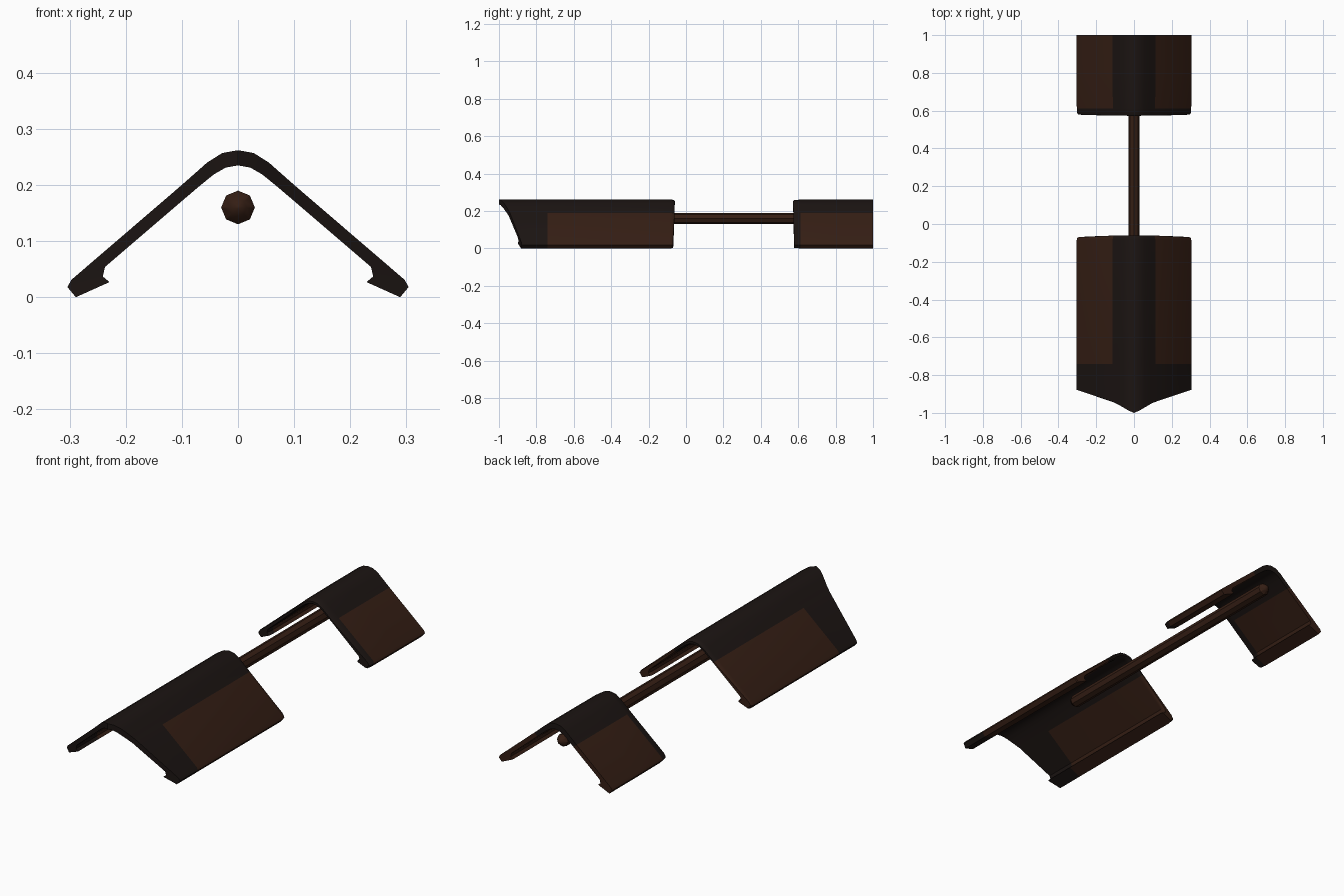
import bpy, bmesh, math
from mathutils import Vector

if "Cube" in bpy.data.objects:
    bpy.data.objects.remove(bpy.data.objects["Cube"])


def material(name, rgb):
    m = bpy.data.materials.new(name)
    m.diffuse_color = (*rgb, 1)
    m.use_nodes = True
    m.node_tree.nodes["Principled BSDF"].inputs["Base Color"].default_value = m.diffuse_color
    return m


BROWN = material("brown", (0.035, 0.013, 0.007))
DARK = material("dark", (0.011, 0.007, 0.006))

# Half section of the bent cover: outer skin and matching inner skin (x, z)
OUTER = [(0, .262), (.028, .257), (.055, .24), (.09, .209), (.113, .189),
         (.297, .031), (.304, .018), (.289, 0)]
INNER = [(0, .235), (.022, .231), (.043, .219), (.07, .197), (.097, .174),
         (.237, .054), (.241, .037), (.229, .027)]
SPLIT = 4   # section index where the dark ridge ends


def mirrored(half):
    return [(-x, z) for x, z in half[:0:-1]] + half


def finish(name, bm, mats):
    bmesh.ops.recalc_face_normals(bm, faces=bm.faces)
    me = bpy.data.meshes.new(name)
    bm.to_mesh(me)
    bm.free()
    ob = bpy.data.objects.new(name, me)
    bpy.context.collection.objects.link(ob)
    for m in mats:
        me.materials.append(m)
    bpy.ops.object.select_all(action='DESELECT')
    ob.select_set(True)
    bpy.context.view_layer.objects.active = ob
    bpy.ops.object.shade_smooth_by_angle(angle=math.radians(35))
    return ob


def cover(name, stations, dark_spans):
    """Loft the section; a station is (y function of |x|, edge inset)."""
    out, inn = mirrored(OUTER), mirrored(INNER)
    n = len(out)
    mid = n // 2
    bm = bmesh.new()
    rings = []
    for yf, inset in stations:
        ring = []
        for skin, other in ((out, inn), (inn, out)):
            for p, q in zip(skin, other):
                v = Vector(p) + (Vector(q) - Vector(p)).normalized() * inset
                ring.append(bm.verts.new((v.x, yf(abs(p[0])), v.y)))
        rings.append(ring)

    def face(verts, dark):
        bm.faces.new(verts).material_index = int(dark)

    for s, (a, b) in enumerate(zip(rings, rings[1:])):
        for i in range(n - 1):
            dark = s in dark_spans or (mid - SPLIT <= i < mid + SPLIT)
            for o in (0, n):
                face((a[o+i], a[o+i+1], b[o+i+1], b[o+i]), dark)
        for i in (0, n - 1):
            face((a[i], a[n+i], b[n+i], b[i]), s in dark_spans)
    # end caps
    for r, s in ((rings[0], 0), (rings[-1], len(rings) - 2)):
        for i in range(n - 1):
            dark = s in dark_spans or (mid - SPLIT <= i < mid + SPLIT)
            face((r[i], r[i+1], r[n+i+1], r[n+i]), dark)
    return finish(name, bm, [BROWN, DARK])


def flat(y, lag=0):
    return lambda x: y + lag * (x / 0.3) ** 2


def pointed(x):
    # curved beak of the front edge
    pts = [(0, -1), (.028, -.988), (.1, -.946), (.2, -.908), (.31, -.876)]
    for (x0, y0), (x1, y1) in zip(pts, pts[1:]):
        if x <= x1:
            return y0 + (y1 - y0) * (x - x0) / (x1 - x0)
    return pts[-1][1]


# Long front cover with pointed edge, short rear cover
cover("front_cover", [(pointed, 0), (flat(-.74), 0), (flat(-.082, -.006), 0),
                      (flat(-.066, -.008), .003), (flat(-.06, -.01), .008)], {0})
cover("rear_cover", [(flat(.573, .006), .008), (flat(.579, .006), .004),
                     (flat(.612), .001), (flat(.8), 0), (flat(1), 0)], {0, 1})

# Eight-sided connecting rod with domed ends
bm = bmesh.new()
profile = [(-.45, .002), (-.444, .015), (-.425, .03),
           (.945, .03), (.964, .015), (.97, .002)]
rings = [[bm.verts.new((r * math.sin(k * math.pi / 4), y, .16 + r * math.cos(k * math.pi / 4)))
          for k in range(8)] for y, r in profile]
for a, b in zip(rings, rings[1:]):
    for k in range(8):
        j = (k + 1) % 8
        bm.faces.new((a[k], a[j], b[j], b[k]))
bm.faces.new(rings[0])
bm.faces.new(rings[-1])
finish("connecting_rod", bm, [BROWN])
